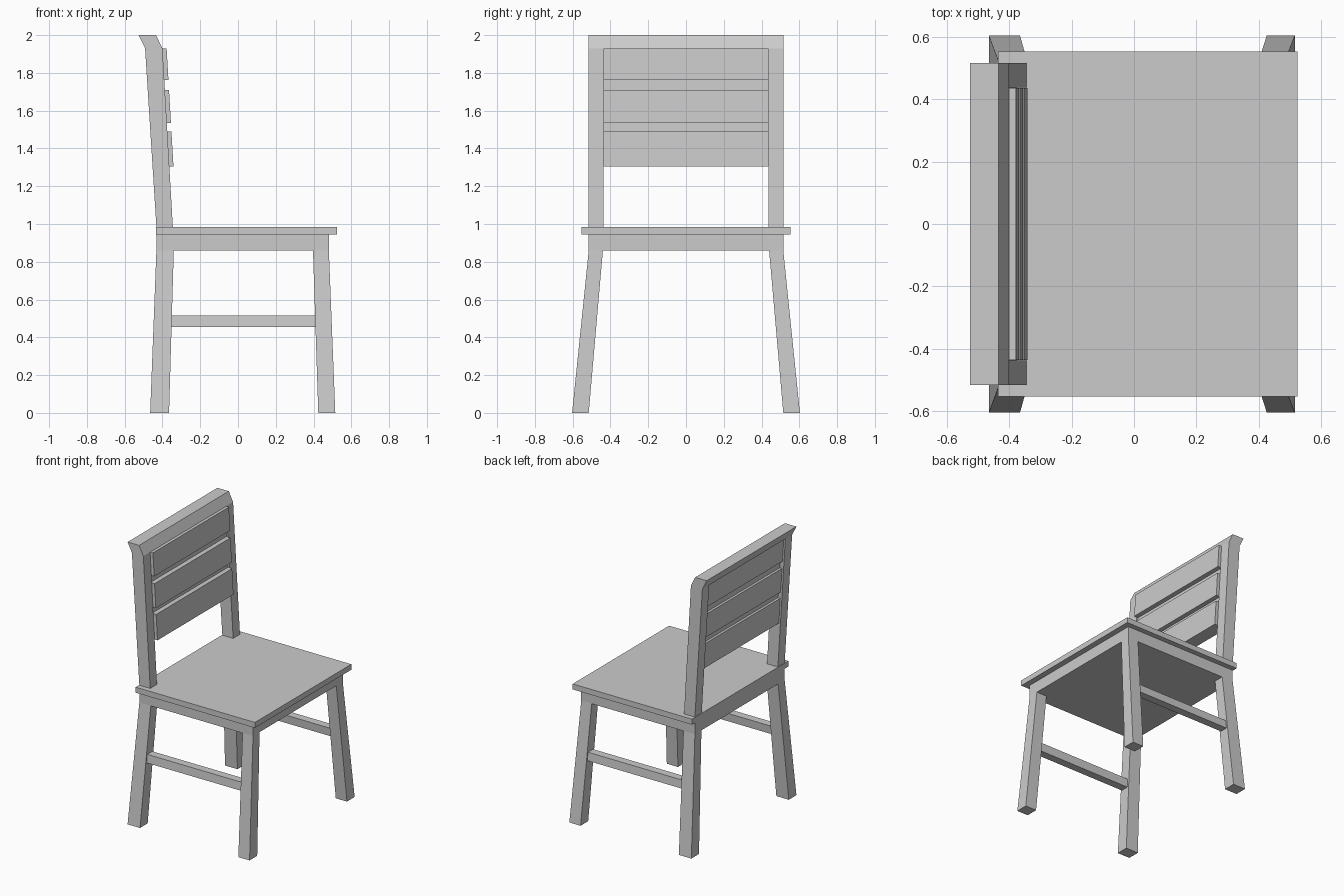
import bpy, bmesh

if "Cube" in bpy.data.objects:
    bpy.data.objects.remove(bpy.data.objects["Cube"])


def mesh_object(name, bm):
    bmesh.ops.recalc_face_normals(bm, faces=bm.faces)
    me = bpy.data.meshes.new(name)
    bm.to_mesh(me)
    bm.free()
    ob = bpy.data.objects.new(name, me)
    bpy.context.collection.objects.link(ob)
    return ob


def loft(name, rings):
    """Box-like solid through rectangles (z, x0, x1, y0, y1)."""
    bm = bmesh.new()
    loops = [[bm.verts.new((x, y, z)) for x, y in
              ((x0, y0), (x1, y0), (x1, y1), (x0, y1))]
             for z, x0, x1, y0, y1 in rings]
    for a, b in zip(loops, loops[1:]):
        for i in range(4):
            j = (i + 1) % 4
            bm.faces.new((a[i], a[j], b[j], b[i]))
    bm.faces.new(loops[0])
    bm.faces.new(loops[-1])
    return mesh_object(name, bm)


def mirror_y(ob):
    m = ob.modifiers.new("mirror", 'MIRROR')
    m.use_axis = (False, True, False)


def back_x(z):
    """Rear and front x of the leaning back posts at height z."""
    t = (z - 0.985) / 0.945
    return -0.432 - 0.06 * t, -0.345 - 0.055 * t


def leaning(name, z0, z1, rear, front, half):
    """Board following the lean of the back."""
    rings = []
    for z in (z0, z1):
        r, f = back_x(z)
        rings.append((z, r + rear, f + front, -half, half))
    return loft(name, rings)


# seat board and the block below it
loft("seat", [(z, -0.435, 0.523, -0.553, 0.553) for z in (0.945, 0.985)])
loft("seat_base", [(z, -0.432, 0.481, -0.515, 0.515) for z in (0.86, 0.945)])

# splayed legs
mirror_y(loft("front_leg", [(0, 0.425, 0.515, 0.515, 0.603),
                            (0.86, 0.397, 0.481, 0.44, 0.515)]))
mirror_y(loft("rear_leg", [(0, -0.465, -0.365, 0.515, 0.603),
                           (0.86, -0.432, -0.34, 0.44, 0.515)]))

# side stretchers between front and rear legs
mirror_y(loft("side_stretcher", [(0.455, -0.36, 0.42, 0.488, 0.546),
                                 (0.515, -0.36, 0.42, 0.483, 0.541)]))

# back posts and the top rail bent backwards
r0, f0 = back_x(0.97)
r1, f1 = back_x(1.93)
mirror_y(loft("back_post", [(0.97, r0, f0, 0.437, 0.515),
                            (1.93, r1, f1, 0.437, 0.515)]))
loft("top_rail", [(1.93, r1, f1, -0.515, 0.515),
                  (2.0, -0.526, -0.434, -0.515, 0.515)])

# thin panel with three thicker slats
leaning("back_panel", 1.31, 1.93, 0.03, -0.012, 0.46)
for i, (z0, z1) in enumerate(((1.305, 1.49), (1.535, 1.71), (1.762, 1.93))):
    leaning(f"back_slat_{i + 1}", z0, z1, 0.012, 0.022, 0.436)
